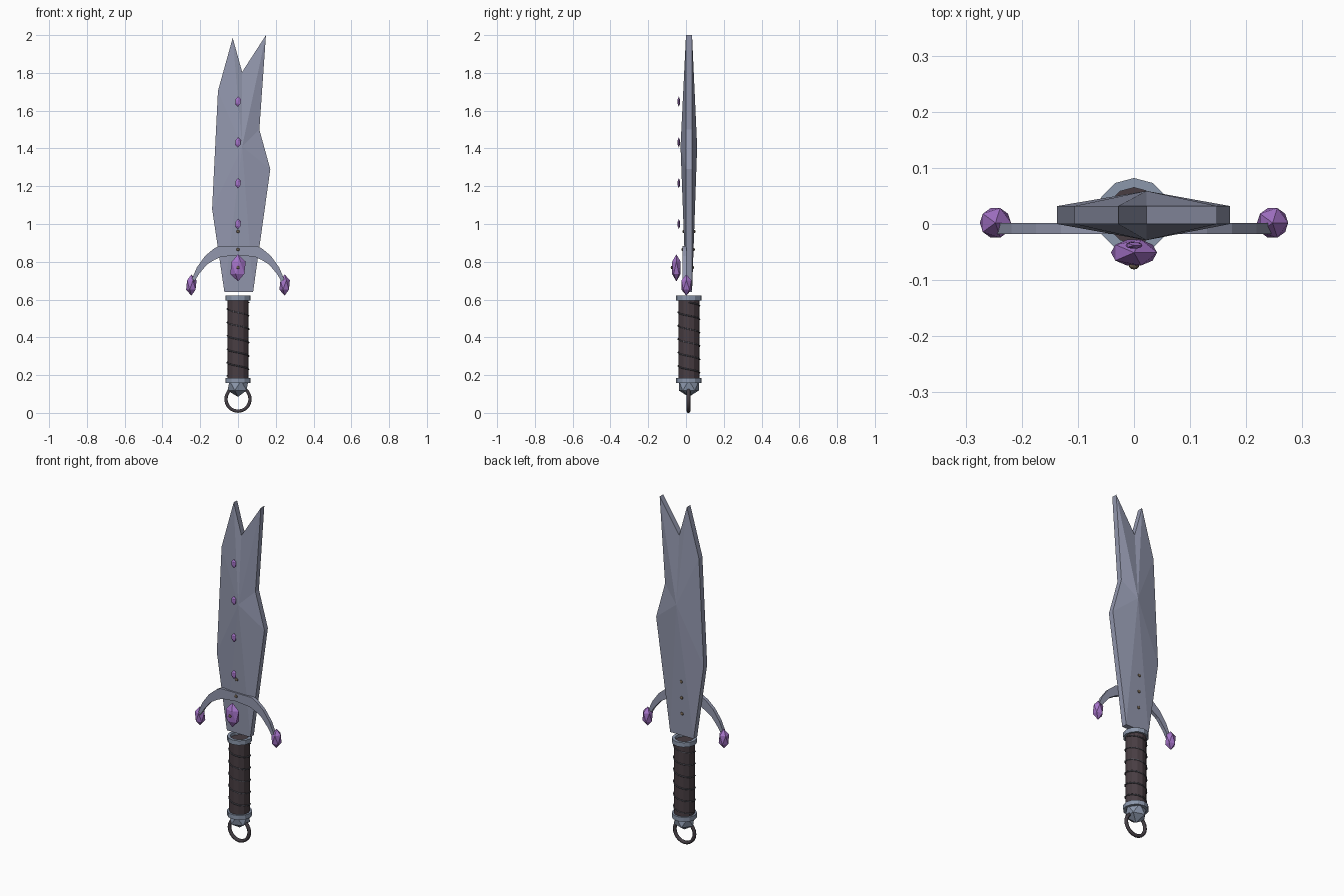
import bpy, bmesh, math
from mathutils import Matrix, Vector

if "Cube" in bpy.data.objects:
    bpy.data.objects.remove(bpy.data.objects["Cube"])


def material(name, rgb):
    m = bpy.data.materials.new(name)
    m.diffuse_color = (*rgb, 1)
    m.use_nodes = True
    m.node_tree.nodes["Principled BSDF"].inputs["Base Color"].default_value = m.diffuse_color
    return m


STEEL = material("blade steel", (0.29, 0.31, 0.42))
COLLAR = material("collar steel", (0.26, 0.31, 0.41))
GEM = material("violet gem", (0.37, 0.17, 0.57))
LEATHER = material("dark leather", (0.065, 0.047, 0.055))
IRON = material("dark iron", (0.06, 0.05, 0.06))
WIRE = material("grip wire", (0.09, 0.09, 0.11))
BRASS = material("dull brass", (0.16, 0.12, 0.08))
AXIS_Y = 0.015  # handle axis


def finish(bm, name, mat):
    bmesh.ops.recalc_face_normals(bm, faces=bm.faces)
    me = bpy.data.meshes.new(name)
    bm.to_mesh(me)
    bm.free()
    me.materials.append(mat)
    ob = bpy.data.objects.new(name, me)
    bpy.context.collection.objects.link(ob)
    return ob


def ico(name, mat, loc, size, sub=1):
    bm = bmesh.new()
    bmesh.ops.create_icosphere(bm, subdivisions=sub, radius=1,
                               matrix=Matrix.Translation(loc) @ Matrix.Diagonal((*size, 1)))
    return finish(bm, name, mat)


def lathe(name, mat, profile, sides, closed=True):
    """Spin (radius, z) points round the handle axis."""
    bm = bmesh.new()
    rings = [[bm.verts.new((r * math.cos(2 * math.pi * i / sides),
                            AXIS_Y + r * math.sin(2 * math.pi * i / sides), z))
              for i in range(sides)] for r, z in profile]
    pairs = list(zip(rings, rings[1:]))
    if closed:
        pairs.append((rings[-1], rings[0]))
    else:
        bm.faces.new(rings[0])
        bm.faces.new(rings[-1])
    for a, b in pairs:
        for i in range(sides):
            j = (i + 1) % sides
            bm.faces.new((a[i], a[j], b[j], b[i]))
    return finish(bm, name, mat)


def tube(name, mat, points, radius, cyclic=False, sides=4):
    """Small polygonal tube along a path."""
    cu = bpy.data.curves.new(name, 'CURVE')
    cu.dimensions = '3D'
    cu.bevel_depth = radius
    cu.bevel_resolution = (sides - 4) // 2
    sp = cu.splines.new('POLY')
    sp.points.add(len(points) - 1)
    for p, co in zip(sp.points, points):
        p.co = (*co, 1)
    sp.use_cyclic_u = cyclic
    cu.materials.append(mat)
    ob = bpy.data.objects.new(name, cu)
    bpy.context.collection.objects.link(ob)
    return ob


# Blade: flat rim with both faces fanned to one raised peak
outline = [(-0.072, 0.64), (0.08, 0.64), (0.171, 1.29), (0.113, 1.50), (0.148, 2.0),
           (0.022, 1.805), (-0.028, 1.985), (-0.106, 1.705), (-0.137, 1.08)]
bm = bmesh.new()
front = [bm.verts.new((x, 0.0, z)) for x, z in outline]
back = [bm.verts.new((x, 0.032, z)) for x, z in outline]
peak_f = bm.verts.new((0.022, -0.029, 1.41))
peak_b = bm.verts.new((0.022, 0.059, 1.41))
for i in range(len(outline)):
    j = (i + 1) % len(outline)
    bm.faces.new((front[i], front[j], peak_f))
    bm.faces.new((back[j], back[i], peak_b))
    bm.faces.new((front[j], front[i], back[i], back[j]))
finish(bm, "blade", STEEL)

# Crescent guard: strip between outer and inner arcs, mirrored
outer = [(0, 0.884), (0.1, 0.884), (0.13, 0.868), (0.175, 0.83), (0.218, 0.77), (0.25, 0.695)]
inner = [(0, 0.835), (0.09, 0.826), (0.125, 0.81), (0.165, 0.785), (0.207, 0.735), (0.24, 0.68)]
outer = [(-x, z) for x, z in outer[:0:-1]] + outer
inner = [(-x, z) for x, z in inner[:0:-1]] + inner
bm = bmesh.new()
o = [bm.verts.new((x, -0.018, z)) for x, z in outer]
n = [bm.verts.new((x, -0.018, z)) for x, z in inner]
faces = [bm.faces.new((o[i], o[i + 1], n[i + 1], n[i])) for i in range(len(o) - 1)]
ext = bmesh.ops.extrude_face_region(bm, geom=faces, use_keep_orig=True)
bmesh.ops.translate(bm, vec=(0, 0.02, 0),
                    verts=[v for v in ext["geom"] if isinstance(v, bmesh.types.BMVert)])
finish(bm, "guard", STEEL)

# Gems
for side, label in ((-1, "left"), (1, "right")):
    ico("guard_gem_" + label, GEM, (side * 0.247, 0.002, 0.677), (0.031, 0.031, 0.056))
ico("centre_gem", GEM, (0, -0.051, 0.768), (0.046, 0.027, 0.072))
for i in range(4):
    ico(f"blade_gem_{i}", GEM, (0, -0.038, 1.0 + 0.216 * i), (0.017, 0.007, 0.027))

# Rivets on both faces; the lowest front one sits on the centre gem
for i, (z, yf, yb) in enumerate([(0.96, -0.013, 0.044), (0.865, -0.018, 0.041), (0.77, -0.075, 0.037)]):
    ico(f"rivet_front_{i}", BRASS, (0, yf, z), (0.009, 0.006, 0.009), 2)
    ico(f"rivet_back_{i}", BRASS, (0, yb, z), (0.009, 0.006, 0.009), 2)

# Grip with collars
lathe("grip", LEATHER, [(0.056, 0.17), (0.056, 0.605)], 12, closed=False)
for name, z in (("upper_collar", 0.596), ("lower_collar", 0.159)):
    lathe(name, COLLAR, [(0.05, z), (0.067, z), (0.067, z + 0.026), (0.05, z + 0.026)], 12)

# Wire wound round the grip
turns, steps = 5.5, 12
wire = []
for i in range(int(turns * steps) + 1):
    a = 2 * math.pi * i / steps
    wire.append((0.058 * math.cos(a), AXIS_Y + 0.058 * math.sin(a), 0.585 - 0.39 * i / (turns * steps)))
tube("grip_wire", WIRE, wire, 0.0035)

# Pommel and hanging ring
ico("pommel", COLLAR, (0, AXIS_Y, 0.145), (0.062, 0.062, 0.06))
ring = [(0.064 * math.cos(2 * math.pi * i / 20), 0.013, 0.073 + 0.064 * math.sin(2 * math.pi * i / 20))
        for i in range(20)]
tube("pommel_ring", IRON, ring, 0.01, cyclic=True, sides=6)
